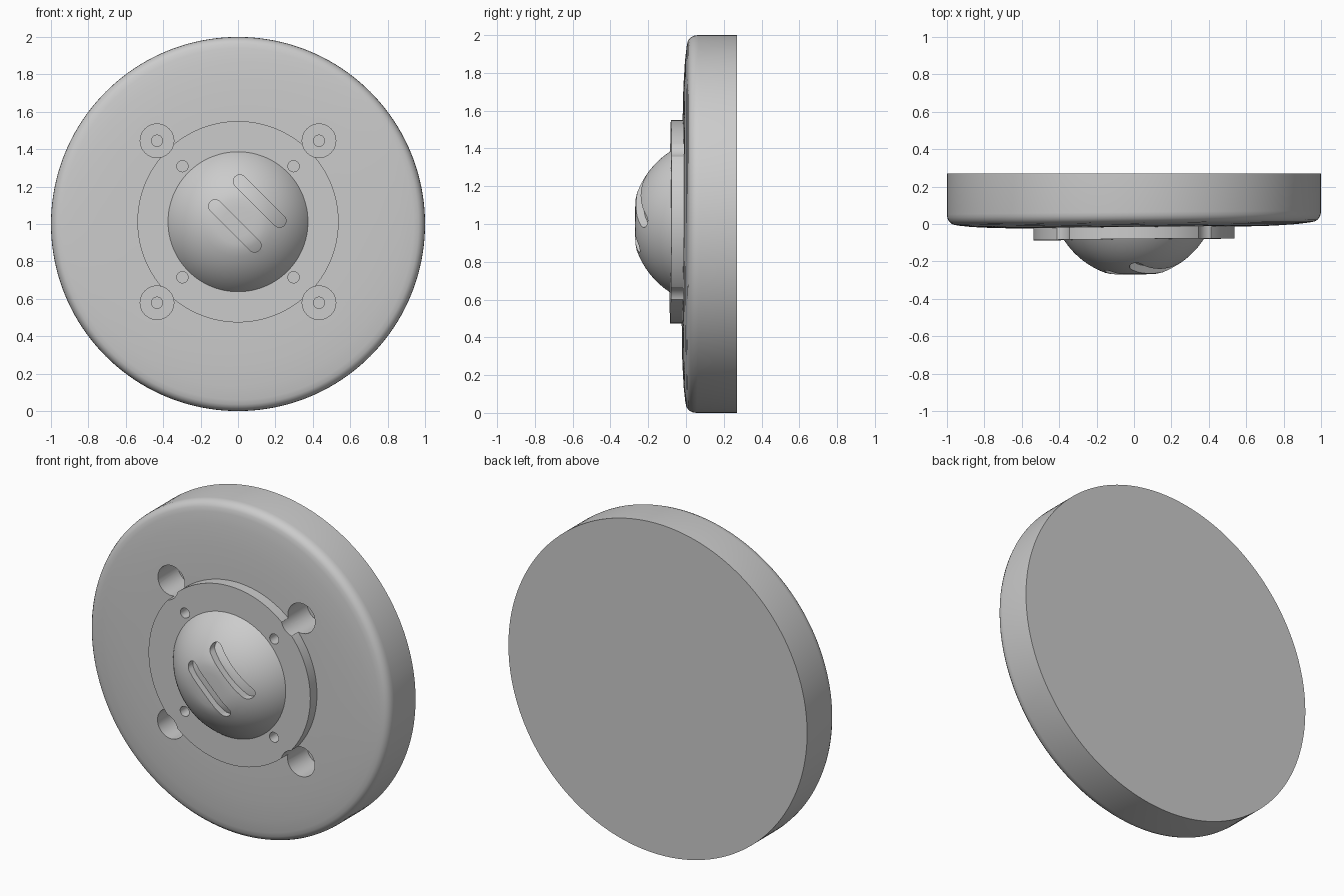
import bpy, bmesh, math
from mathutils import Vector

if "Cube" in bpy.data.objects:
    bpy.data.objects.remove(bpy.data.objects["Cube"])

CX, CZ = 0.0, 1.012      # centre of the flange and dome


def make(name, bm):
    bmesh.ops.recalc_face_normals(bm, faces=bm.faces)
    me = bpy.data.meshes.new(name)
    bm.to_mesh(me)
    bm.free()
    ob = bpy.data.objects.new(name, me)
    bpy.context.collection.objects.link(ob)
    return ob


def lathe(bm, profile, cx, cz, n):
    """Closed solid turned about the y direction; profile is (radius, y)."""
    rings = []
    for r, y in profile:
        rings.append([bm.verts.new((cx + r * math.cos(2 * math.pi * i / n), y,
                                    cz + r * math.sin(2 * math.pi * i / n)))
                      for i in range(n)])
    for a, b in zip(rings, rings[1:]):
        for i in range(n):
            j = (i + 1) % n
            bm.faces.new((a[i], a[j], b[j], b[i]))
    bm.faces.new(rings[0])
    bm.faces.new(rings[-1])


def turned(name, profile, cz, n=128):
    bm = bmesh.new()
    lathe(bm, profile, CX, cz, n)
    # the front is very slightly out of square with the flat back
    for v in bm.verts:
        if v.co.y < 0.1:
            v.co.y += 0.009 * v.co.x + 0.004 * (v.co.z - 1)
    return make(name, bm)


def cut(ob, cutter):
    mod = ob.modifiers.new("cut", 'BOOLEAN')
    mod.operation = 'DIFFERENCE'
    mod.solver = 'EXACT'
    mod.object = cutter
    bpy.context.view_layer.objects.active = ob
    bpy.ops.object.modifier_apply(modifier=mod.name)


# Main disc with softly crowned front and rounded rim
body = turned("disc_body", [
    (0.3, -0.018), (0.6, -0.018), (0.75, -0.015), (0.87, -0.008), (0.94, 0.0),
    (0.965, 0.005), (0.98, 0.013), (0.991, 0.026), (0.998, 0.042),
    (1.0, 0.06), (1.0, 0.27)], 1.0, 160)

# Raised flange
flange = turned("flange", [(0.538, -0.082), (0.538, 0.02)], CZ)

# Dome, flattened at the crown, with an inner dome as the floor of the slots
def dome_profile(shrink):
    c, R = 0.157, 0.444 - shrink
    pts = [(0.03, -0.27 + shrink), (0.08, -0.269 + shrink)]
    r_end = 0.375 - shrink * 0.8
    for k in range(13):
        r = 0.12 + (r_end - 0.12) * math.sin(k / 12 * math.pi / 2)
        y = c - math.sqrt(R * R - r * r)
        pts.append((r, max(y, -0.267 + shrink)))
    pts.append((r_end, 0.0))
    return pts

dome = turned("dome", dome_profile(0.0), CZ)
inner_dome = turned("slot_floor", dome_profile(0.04), CZ)

# Stepped mounting holes and small screw holes, four of each
bm = bmesh.new()
for sx in (-1, 1):
    for sz in (-1, 1):
        lathe(bm, [(0.09, -0.4), (0.09, 0.17), (0.03, 0.17), (0.03, 0.24)],
              CX + sx * 0.433, CZ + sz * 0.433, 40)
        lathe(bm, [(0.03, -0.4), (0.03, 0.12)],
              CX + sx * 0.297, CZ + sz * 0.297, 32)
holes = make("hole_cutter", bm)

# Two diagonal rounded slots
bm = bmesh.new()
for (x0, z0), (x1, z1) in (((0.01, 1.228), (0.222, 1.017)),
                           ((-0.122, 1.095), (0.088, 0.885))):
    a0 = math.atan2(z1 - z0, x1 - x0)
    outline = []
    for (px, pz), start in (((x1, z1), a0 - math.pi / 2),
                            ((x0, z0), a0 + math.pi / 2)):
        for k in range(13):
            a = start + math.pi * k / 12
            outline.append((px + 0.035 * math.cos(a), pz + 0.035 * math.sin(a)))
    face = bm.faces.new([bm.verts.new((x, -0.4, z)) for x, z in outline])
    ext = bmesh.ops.extrude_face_region(bm, geom=[face], use_keep_orig=True)
    bmesh.ops.translate(bm, vec=Vector((0, 0.32, 0)),
                        verts=[g for g in ext["geom"] if isinstance(g, bmesh.types.BMVert)])
slots = make("slot_cutter", bm)

cut(body, holes)
cut(flange, holes)
cut(dome, slots)
for c in (holes, slots):
    bpy.data.objects.remove(c, do_unlink=True)

# Smooth shading with crisp edges
bpy.ops.object.select_all(action='DESELECT')
for ob in (body, flange, dome, inner_dome):
    ob.select_set(True)
bpy.context.view_layer.objects.active = body
bpy.ops.object.shade_smooth_by_angle(angle=math.radians(30))
